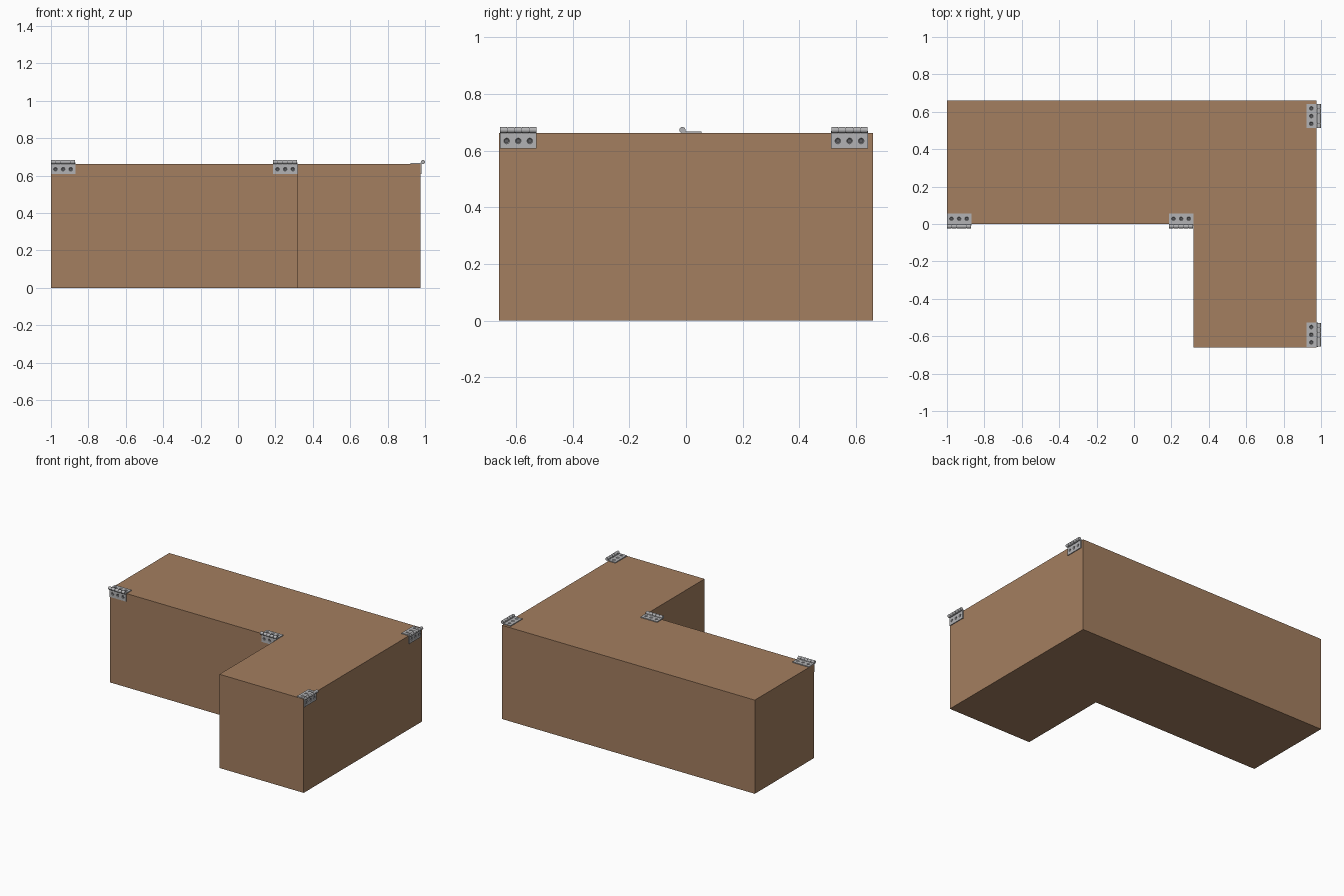
import bpy, bmesh, math
from mathutils import Matrix, Vector

if "Cube" in bpy.data.objects:
    bpy.data.objects.remove(bpy.data.objects["Cube"])


def material(name, rgb):
    m = bpy.data.materials.new(name)
    m.diffuse_color = (*rgb, 1)
    m.use_nodes = True
    m.node_tree.nodes["Principled BSDF"].inputs["Base Color"].default_value = m.diffuse_color
    return m


WOOD = material("wood", (0.37, 0.21, 0.115))
STEEL = material("steel", (0.45, 0.45, 0.46))
DARK = material("dark_steel", (0.12, 0.12, 0.13))


def add_object(name, bm, mat):
    me = bpy.data.meshes.new(name)
    bmesh.ops.recalc_face_normals(bm, faces=bm.faces)
    bm.to_mesh(me)
    bm.free()
    me.materials.append(mat)
    ob = bpy.data.objects.new(name, me)
    bpy.context.collection.objects.link(ob)
    return ob


def prism(name, outline, z0, z1, mat):
    bm = bmesh.new()
    face = bm.faces.new([bm.verts.new((x, y, z0)) for x, y in outline])
    top = bmesh.ops.extrude_face_region(bm, geom=[face])
    verts = [v for v in top["geom"] if isinstance(v, bmesh.types.BMVert)]
    bmesh.ops.translate(bm, verts=verts, vec=(0, 0, z1 - z0))
    return add_object(name, bm, mat)


def rect(x0, y0, x1, y1):
    return [(x0, y0), (x1, y0), (x1, y1), (x0, y1)]


def add_box(bm, lo, hi):
    lo, hi = Vector(lo), Vector(hi)
    bmesh.ops.create_cube(bm, size=1, matrix=Matrix.Translation((lo + hi) / 2)
                          @ Matrix.Diagonal((*(hi - lo), 1)))


def add_cone(bm, center, r1, r2, depth, rot=None, sides=20):
    bmesh.ops.create_cone(bm, cap_ends=True, segments=sides, radius1=r1, radius2=r2, depth=depth,
                          matrix=Matrix.Translation(center) @ (rot or Matrix()))


# L-shaped chest and its two lids
L, R, INNER, D, H, LID = -1.0, 0.976, 0.317, 0.66, 0.662, 0.01
prism("chest_body", [(L, 0), (INNER, 0), (INNER, -D), (R, -D), (R, D), (L, D)], 0, H - LID, WOOD)
prism("long_lid", rect(L, 0, INNER, D), H - LID, H, WOOD)
prism("side_lid", rect(INNER, -D, R, D), H - LID, H, WOOD)

# Hinge in local space: x along the pin, front edge of the chest at y = 0, lid top at z = 0
W, T, REACH, RAD = 0.13, 0.006, 0.055, 0.011
PIN = Vector((0, -0.0125, 0.0105))
HOLES = [-0.041, 0, 0.041]
ALONG_X = Matrix.Rotation(math.pi / 2, 4, 'Y')
# turns the lid leaf into the chest leaf: (x, y, z) -> (x, -z, -y)
FOLD = Matrix(((1, 0, 0, 0), (0, 0, -1, 0), (0, -1, 0, 0), (0, 0, 0, 1)))


def leaf(name, own_knuckles, fold):
    bm = bmesh.new()
    add_box(bm, (-W / 2, -0.008, 0), (W / 2, REACH, T))
    if fold:
        bmesh.ops.transform(bm, matrix=FOLD, verts=bm.verts)
    plate = add_object(name, bm, STEEL)
    # countersunk screw holes
    bm = bmesh.new()
    for x in HOLES:
        add_cone(bm, (x, 0.028, T * 0.6), 0.006, 0.0105, T * 1.0)
    if fold:
        bmesh.ops.transform(bm, matrix=FOLD, verts=bm.verts)
    cutter = add_object("screw_hole_cutter", bm, DARK)
    cutter.hide_render = True
    mod = plate.modifiers.new("holes", 'BOOLEAN')
    mod.operation, mod.solver, mod.object = 'DIFFERENCE', 'EXACT', cutter
    dg = bpy.context.evaluated_depsgraph_get()
    cut = bpy.data.meshes.new_from_object(plate.evaluated_get(dg))
    bpy.data.objects.remove(plate)
    bpy.data.objects.remove(cutter)
    # barrel knuckles carried by this leaf
    bm = bmesh.new()
    bm.from_mesh(cut)
    step = W / 5
    for i in own_knuckles:
        x = -W / 2 + step * (i + 0.5)
        add_cone(bm, PIN + Vector((x, 0, 0)), RAD, RAD, step - 0.002, ALONG_X)
    return add_object(name, bm, STEEL)


def screws_and_pin():
    bm = bmesh.new()
    for m in (Matrix(), FOLD):
        for x in HOLES:
            add_cone(bm, m @ Vector((x, 0.028, 0.0012)), 0.0085, 0.0085, 0.0024, m.to_3x3().to_4x4())
    add_cone(bm, PIN, 0.008, 0.008, W - 0.004, ALONG_X)
    return add_object("screws_and_pin", bm, DARK)


parts = [leaf("lid_leaf", (1, 3), False), leaf("chest_leaf", (0, 2, 4), True), screws_and_pin()]
for p in parts:
    bpy.ops.object.select_all(action='DESELECT')
    p.select_set(True)
    bpy.context.view_layer.objects.active = p
    bpy.ops.object.shade_smooth_by_angle(angle=math.radians(35))

# Two hinges on the front edge, two on the right edge
spots = [("front_left", (L + W / 2, 0), 0), ("front_inner", (INNER - W / 2, 0), 0),
         ("right_front", (R, -D + 0.003 + W / 2), 90), ("right_back", (R, D - 0.018 - W / 2), 90)]
for label, (x, y), turn in spots:
    for p in parts:
        ob = bpy.data.objects.new(f"{label}_{p.name}", p.data)
        ob.matrix_world = Matrix.Translation((x, y, H)) @ Matrix.Rotation(math.radians(turn), 4, 'Z')
        bpy.context.collection.objects.link(ob)
for p in parts:
    bpy.data.objects.remove(p)
